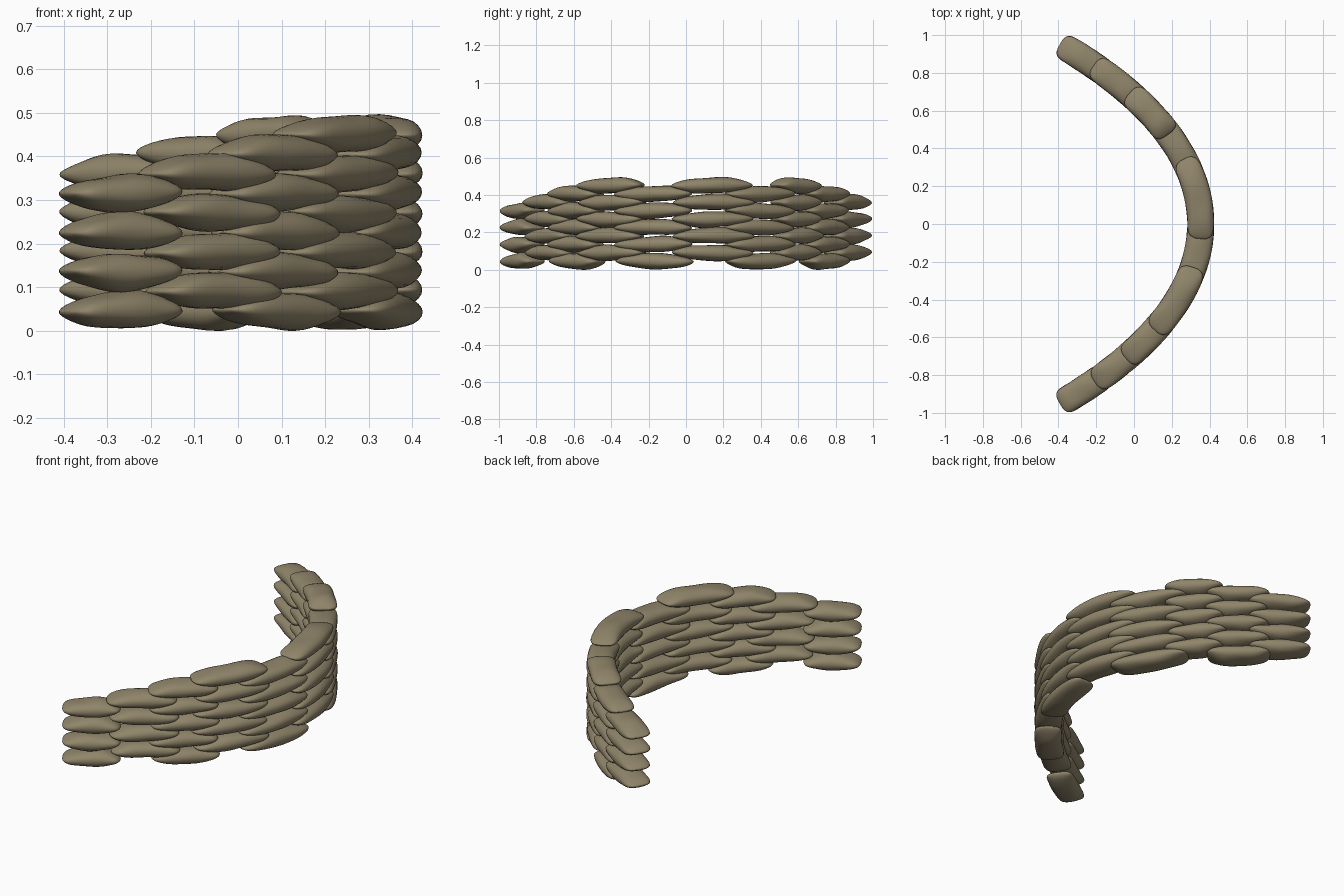
import bpy, bmesh, math, random
from mathutils import Vector

if "Cube" in bpy.data.objects:
    bpy.data.objects.remove(bpy.data.objects["Cube"])

random.seed(4)
HALF_W, HALF_H, LAYER = 0.071, 0.043, 0.09

cloth = bpy.data.materials.new("burlap")
cloth.diffuse_color = (0.28, 0.235, 0.145, 1)
cloth.use_nodes = True
cloth.node_tree.nodes["Principled BSDF"].inputs["Base Color"].default_value = cloth.diffuse_color


def path(y):
    """Centre line of the curved wall: point and sideways direction."""
    p = Vector((0.353 - 0.74 * y**2 - 0.09 * y**4, y, 0))
    t = Vector((-1.48 * y - 0.36 * y**3, 1, 0)).normalized()
    return p, Vector((t.y, -t.x, 0))


def spow(v, e):
    return math.copysign(abs(v) ** e, v)


def sandbag(name, y0, y1, z, rings=26, sides=24):
    """Stuffed pillow bent along the wall, flat pinched ends and full middle."""
    bm = bmesh.new()
    ph = [random.uniform(0, 6.28) for _ in range(4)]
    loops = []
    for i in range(1, rings):
        u = -math.cos(math.pi * i / rings)
        p, side = path(y0 + (y1 - y0) * (u + 1) / 2)
        w = HALF_W * (1 - abs(u) ** 9) ** 0.4 * (1 + 0.015 * math.sin(5 * u + ph[0]))
        h = HALF_H * (1 - abs(u) ** 2.3) ** 0.68
        h *= 1 + 0.04 * math.sin(6 * u + ph[1])
        ring = []
        for j in range(sides):
            a = 2 * math.pi * j / sides
            c, s = spow(math.cos(a), 0.85), spow(math.sin(a), 0.9)
            lump = 1 + 0.04 * math.sin(3 * a + 4 * u + ph[2])
            sag = 0.003 * math.sin(2.5 * u + ph[3])
            co = p + side * (w * c)
            co.z = z + h * s * lump + sag
            ring.append(bm.verts.new(co))
        loops.append(ring)
    for a, b in zip(loops, loops[1:]):
        for j in range(sides):
            k = (j + 1) % sides
            bm.faces.new((a[j], a[k], b[k], b[j]))
    bm.faces.new(loops[0][::-1])
    bm.faces.new(loops[-1])
    bmesh.ops.recalc_face_normals(bm, faces=bm.faces)
    for f in bm.faces:
        f.smooth = True
    me = bpy.data.meshes.new(name)
    bm.to_mesh(me)
    bm.free()
    me.materials.append(cloth)
    bpy.context.collection.objects.link(bpy.data.objects.new(name, me))


# Columns along the arc: y start, y end, bags stacked
columns = [(-0.953, -0.795, 4), (-0.83, -0.61, 4), (-0.71, -0.46, 5),
           (-0.56, -0.225, 5), (-0.365, 0.04, 5), (-0.075, 0.35, 5),
           (0.21, 0.56, 5), (0.48, 0.70, 5), (0.63, 0.835, 5), (0.775, 0.953, 4)]

# Every second column is raised by half a bag so the bags interlock
for c, (y0, y1, n) in enumerate(columns):
    for k in range(n):
        jit = random.uniform(-0.008, 0.008) if 0 < c < 9 else 0
        z = 0.046 + (c % 2) * LAYER / 2 + k * LAYER
        sandbag(f"sandbag_{c + 1}_{k + 1}", y0 + jit, y1 + jit, z)
